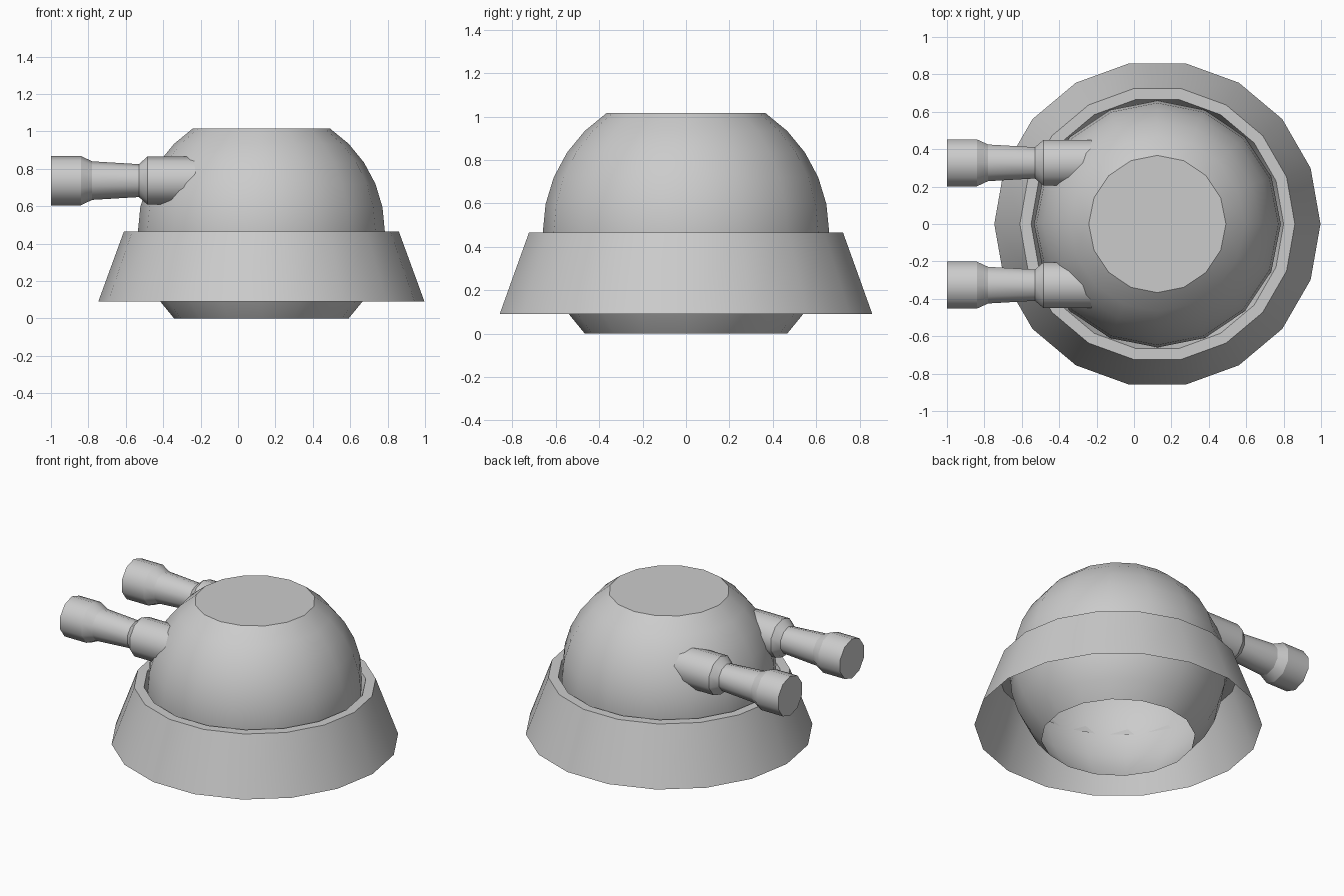
import bpy, bmesh, math
from mathutils import Matrix

old = bpy.data.objects.get("Cube")
if old:
    bpy.data.objects.remove(old, do_unlink=True)

# One plain grey for everything
grey = bpy.data.materials.new("light_grey")
grey.use_nodes = True
grey.diffuse_color = (0.6, 0.6, 0.6, 1)
grey.node_tree.nodes["Principled BSDF"].inputs["Base Color"].default_value = (0.6, 0.6, 0.6, 1)


def revolve(name, profile, sides, matrix, hard_rings=False, cap_start=False, cap_end=False):
    """Turn (radius, height) points about z, with smooth sides and flat caps."""
    bm = bmesh.new()
    rings = []
    for r, z in profile:
        angles = [math.tau * i / sides for i in range(sides)]
        rings.append([bm.verts.new((r * math.cos(a), r * math.sin(a), z)) for a in angles])
    for low, high in zip(rings, rings[1:]):
        for i in range(sides):
            j = (i + 1) % sides
            bm.faces.new((low[i], low[j], high[j], high[i])).smooth = True
    if cap_start:
        bm.faces.new(rings[0][::-1])
    if cap_end:
        bm.faces.new(rings[-1])
    # Keep the steps between the rings crisp
    for ring in rings:
        for i in range(sides):
            edge = bm.edges.get((ring[i], ring[(i + 1) % sides]))
            if hard_rings or any(not f.smooth for f in edge.link_faces):
                edge.smooth = False
    mesh = bpy.data.meshes.new(name)
    bm.to_mesh(mesh)
    bm.free()
    mesh.materials.append(grey)
    obj = bpy.data.objects.new(name, mesh)
    obj.matrix_world = matrix
    bpy.context.collection.objects.link(obj)
    return obj


centre_x = 0.125

# Dome: a sphere cut flat on top and open underneath
radius, step = 0.66, math.pi / 16
dome_profile = [(radius * math.cos(i * step), radius * math.sin(i * step)) for i in range(-4, 6)]
revolve("dome", dome_profile, 16, Matrix.Translation((centre_x, 0, 0.467)), cap_end=True)

# Flared skirt with a flat rim and a short lip tucked against the dome
skirt_profile = [(0.872, 0.09), (0.735, 0.465), (0.675, 0.465), (0.648, 0.39)]
revolve("skirt", skirt_profile, 18, Matrix.Translation((centre_x, 0, 0)), hard_rings=True)

# Twin barrels pointing to -x, from the muzzle back into the dome
barrel_profile = [(0.132, 0), (0.132, 0.16), (0.103, 0.22), (0.088, 0.47), (0.128, 0.515), (0.128, 0.8)]
for side, y in (("left", -0.327), ("right", 0.327)):
    turn = Matrix.Rotation(math.pi / 2, 4, "Y")
    revolve(side + "_barrel", barrel_profile, 10, Matrix.Translation((-1, y, 0.737)) @ turn,
            hard_rings=True, cap_start=True, cap_end=True)
